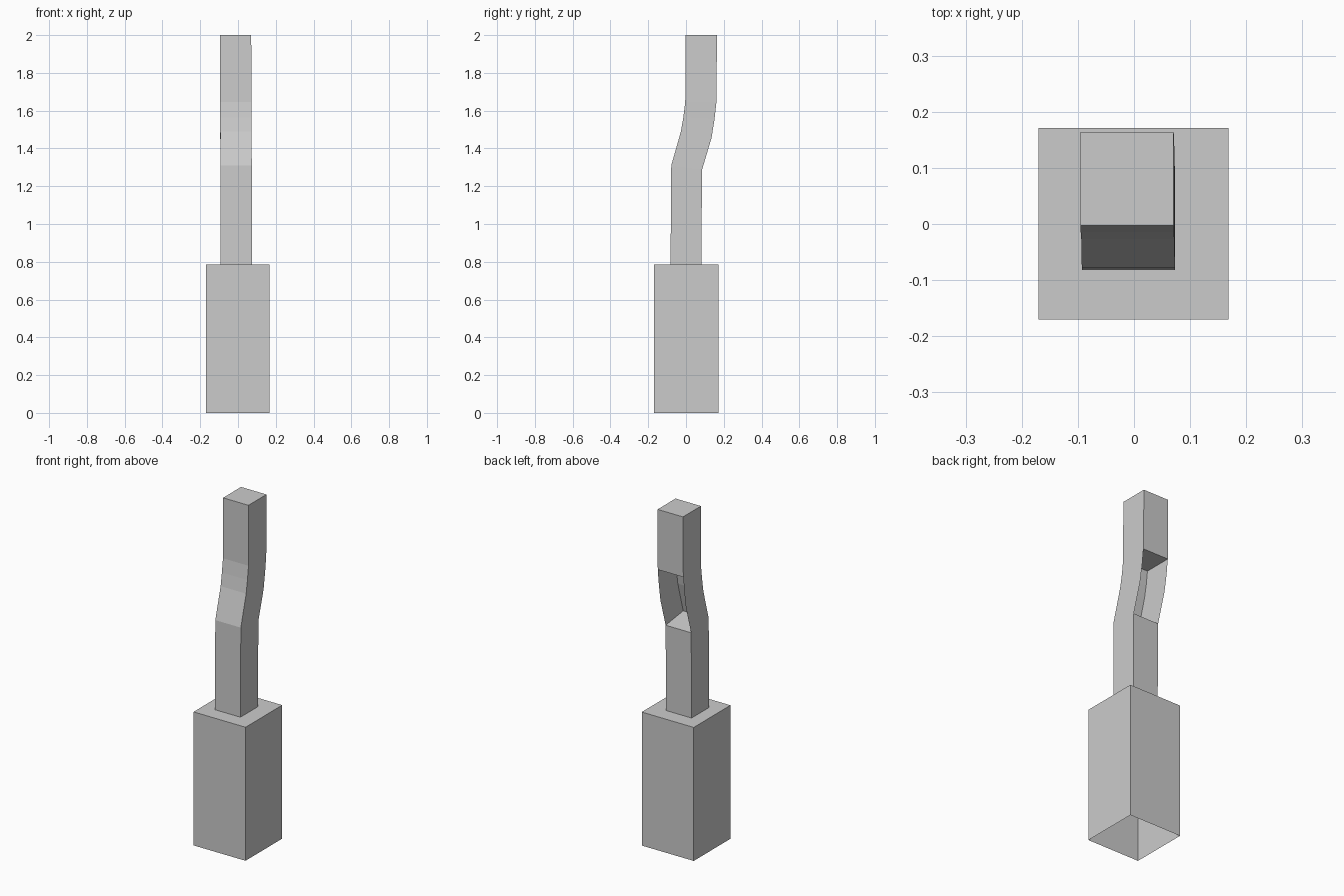
import bpy, bmesh

if "Cube" in bpy.data.objects:
    bpy.data.objects.remove(bpy.data.objects["Cube"])

def tube(name, rings, open_faces=()):
    """Loft square rings; each ring = (x0, x1, y_front, z_front, y_back, z_back).
    open_faces may hold 'bottom', 'top' or 'back' to leave those sides open."""
    bm = bmesh.new()
    loops = []
    for x0, x1, yf, zf, yb, zb in rings:
        loops.append([bm.verts.new(p) for p in
                      ((x0, yf, zf), (x1, yf, zf), (x1, yb, zb), (x0, yb, zb))])
    for a, b in zip(loops, loops[1:]):
        for i in range(4):
            if i == 2 and 'back' in open_faces:
                continue
            j = (i + 1) % 4
            bm.faces.new((a[i], a[j], b[j], b[i]))
    if 'bottom' not in open_faces:
        bm.faces.new(loops[0][::-1])
    if 'top' not in open_faces:
        bm.faces.new(loops[-1])
    mesh = bpy.data.meshes.new(name)
    bm.to_mesh(mesh)
    bm.free()
    obj = bpy.data.objects.new(name, mesh)
    bpy.context.collection.objects.link(obj)
    return obj

# Hollow base block, open underneath
tube("base_block", [(-.17, .168, -.17, 0, .171, 0),
                    (-.17, .168, -.17, .785, .171, .785)], ('bottom',))

# Shared joints where the column bends
lower_joint = (-.093, .073, -.078, 1.31, .085, 1.288)
upper_joint = (-.095, .071, -.004, 1.645, .161, 1.645)

# Slightly leaning lower column
tube("lower_column", [(-.093, .073, -.082, .785, .081, .785), lower_joint], ('bottom',))

# Curved bend, open at the back
tube("bend", [lower_joint,
              (-.094, .072, -.027, 1.49, .135, 1.455),
              (-.095, .071, -.014, 1.565, .151, 1.555),
              upper_joint], ('bottom', 'top', 'back'))

# Straight upper column
tube("upper_column", [upper_joint, (-.095, .07, -.003, 2, .164, 2)])
